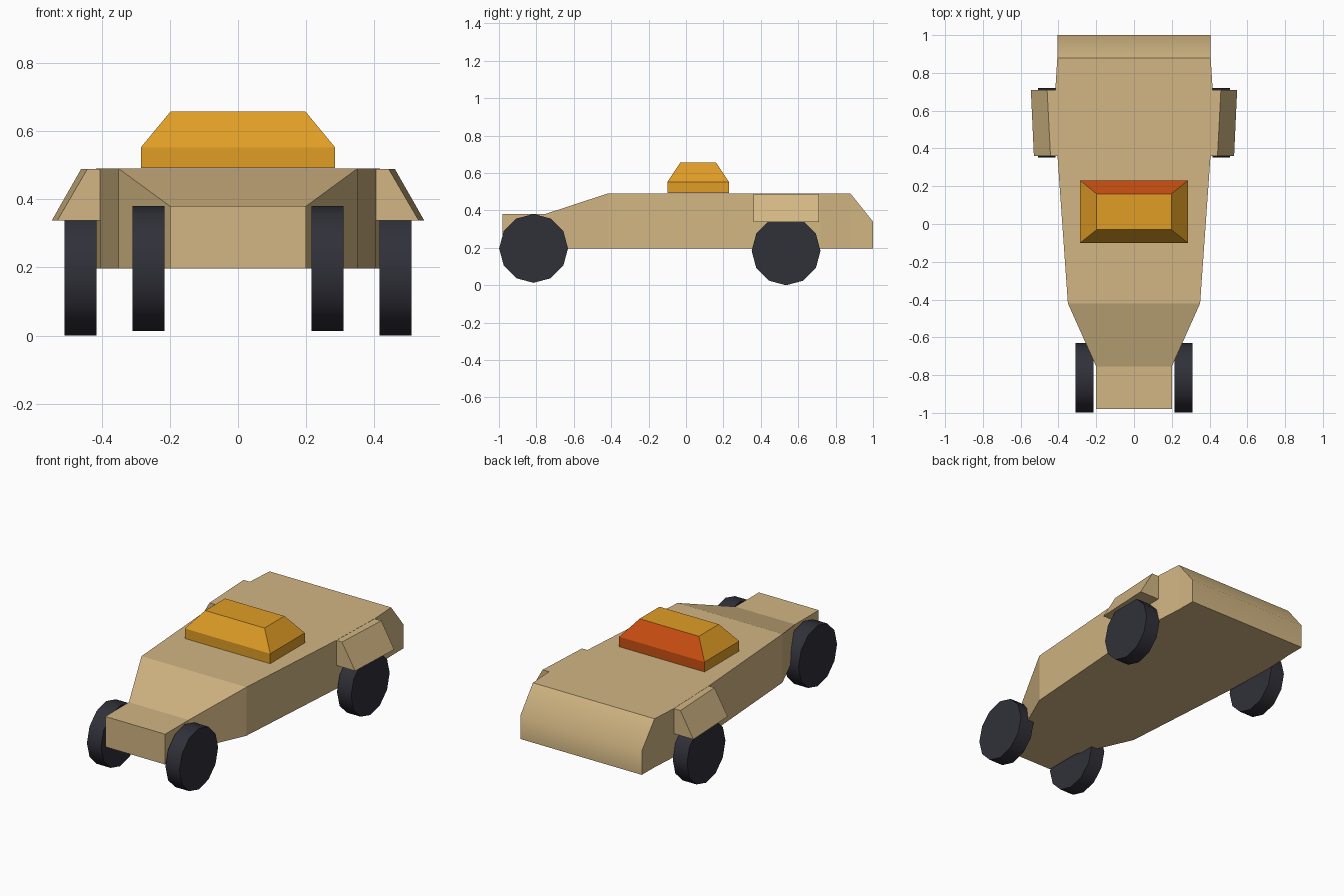
import bpy, bmesh, math

if "Cube" in bpy.data.objects:
    bpy.data.objects.remove(bpy.data.objects["Cube"])


def mat(name, r, g, b):
    lin = lambda c: ((c / 255 + 0.055) / 1.055) ** 2.4
    m = bpy.data.materials.new(name)
    m.diffuse_color = (lin(r), lin(g), lin(b), 1)
    m.use_nodes = True
    m.node_tree.nodes["Principled BSDF"].inputs["Base Color"].default_value = m.diffuse_color
    return m


TAN = mat("sand tan", 210, 182, 131)
GOLD = mat("amber", 224, 157, 38)
RED = mat("burnt orange", 204, 80, 17)
DARK = mat("tyre black", 48, 48, 57)


def loft(name, rings, mats):
    """Closed solid through matching rings of points."""
    bm = bmesh.new()
    vs = [[bm.verts.new(p) for p in r] for r in rings]
    n = len(vs[0])
    for a, b in zip(vs, vs[1:]):
        for i in range(n):
            j = (i + 1) % n
            bm.faces.new((a[i], a[j], b[j], b[i]))
    bm.faces.new(vs[0])
    bm.faces.new(vs[-1])
    bmesh.ops.recalc_face_normals(bm, faces=bm.faces)
    me = bpy.data.meshes.new(name)
    bm.to_mesh(me)
    bm.free()
    for m in mats:
        me.materials.append(m)
    ob = bpy.data.objects.new(name, me)
    bpy.context.collection.objects.link(ob)
    return ob


# hull: stations of (y, half width, top height)
stations = [(-0.98, 0.2, 0.38), (-0.755, 0.2, 0.38), (-0.42, 0.35, 0.49),
            (0.36, 0.405, 0.49), (0.72, 0.416, 0.49), (0.88, 0.406, 0.49),
            (1.0, 0.405, 0.34)]
hull = loft("hull", [[(-w, y, 0.197), (w, y, 0.197), (w, y, z), (-w, y, z)]
                     for y, w, z in stations], [TAN])
# soft crease where the sloped tail meets the rear plate
for p in hull.data.polygons:
    p.use_smooth = p.normal.y > 0.5
for e in hull.data.edges:
    ys = [hull.data.vertices[i].co for i in e.vertices]
    rear = all(v.y > 0.99 and v.z > 0.3 for v in ys)
    e.use_edge_sharp = not rear

# roof cabin, with the rear faces in a second colour
box = lambda x, y0, y1, z: [(-x, y0, z), (x, y0, z), (x, y1, z), (-x, y1, z)]
cabin = loft("roof_cabin", [box(0.285, -0.1, 0.23, 0.492), box(0.285, -0.1, 0.23, 0.552),
                            box(0.198, -0.03, 0.16, 0.657)], [GOLD, RED])
for p in cabin.data.polygons:
    p.material_index = int(p.normal.y > 0.5)

for s, side in ((1, "right"), (-1, "left")):
    # rear wheel arch
    loft("fender_" + side,
         [[(s * 0.39, y, 0.338), (s * xo, y, 0.338), (s * xi, y, 0.489), (s * 0.39, y, 0.489)]
          for y, xi, xo in ((0.36, 0.442, 0.53), (0.71, 0.46, 0.546))], [TAN])
    # twelve-sided wheels
    for end, x, y, z in (("front", 0.262, -0.815, 0.197), ("rear", 0.462, 0.535, 0.184)):
        ring = lambda px: [(px, y + 0.184 * math.cos(k * math.pi / 6),
                            z + 0.184 * math.sin(k * math.pi / 6)) for k in range(12)]
        wheel = loft(f"{end}_wheel_{side}", [ring(s * x - 0.047), ring(s * x + 0.047)], [DARK])
        for p in wheel.data.polygons:
            p.use_smooth = len(p.vertices) == 4
        for e in wheel.data.edges:
            a, b = (wheel.data.vertices[i].co for i in e.vertices)
            e.use_edge_sharp = abs(a.x - b.x) < 0.01
